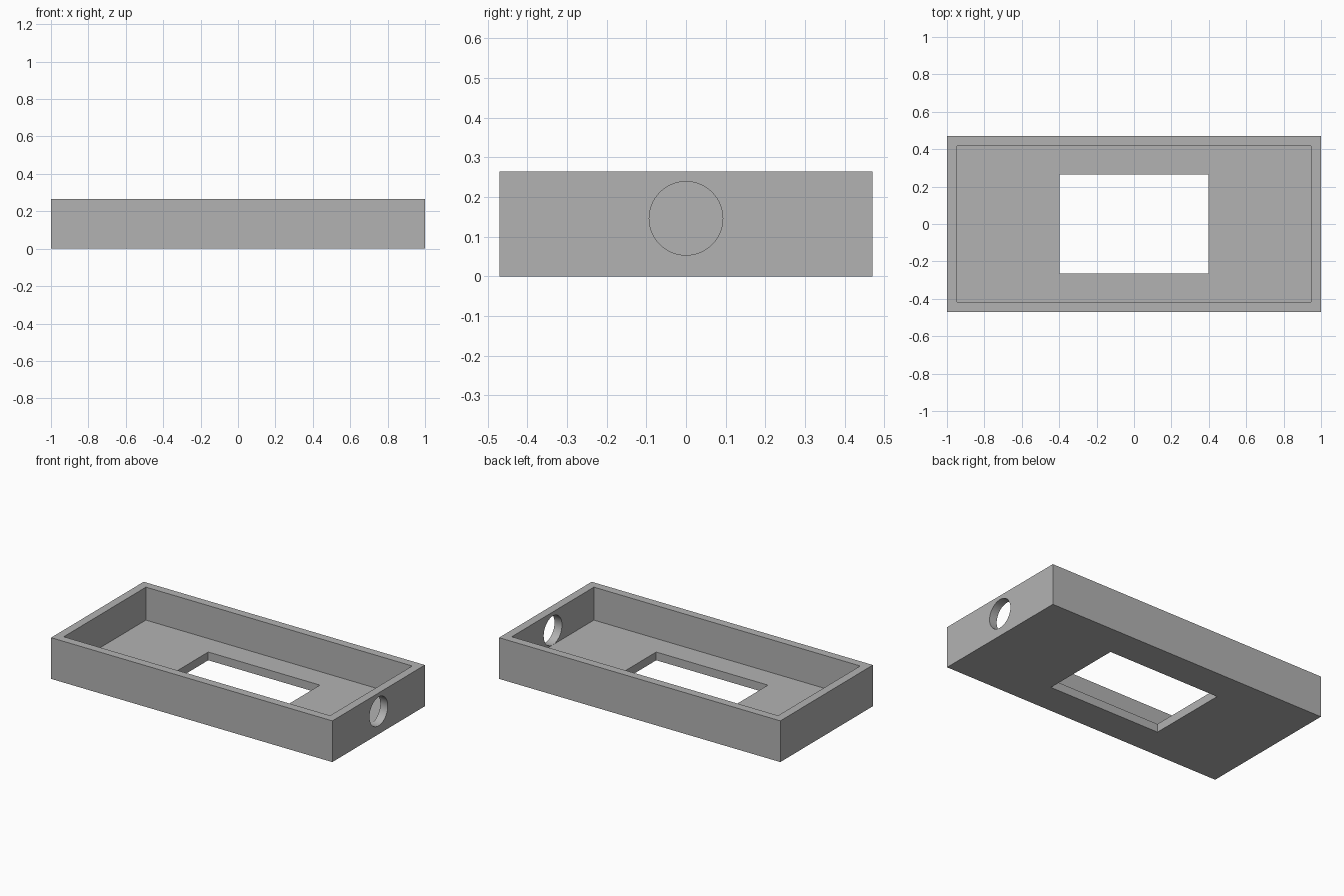
import bpy
import math

# Remove the default cube
if "Cube" in bpy.data.objects:
    bpy.data.objects.remove(bpy.data.objects["Cube"], do_unlink=True)

UNIT = 2 / 75.5                      # one design unit
LENGTH, WIDTH, HEIGHT, WALL = (n * UNIT for n in (75.5, 35.5, 10, 2))
HOLE_RADIUS = 3.5 * UNIT


def box(name, size, bottom):
    """Centred box whose underside sits at the given height."""
    bpy.ops.mesh.primitive_cube_add(size=1, location=(0, 0, bottom + size[2] / 2))
    obj = bpy.context.object
    obj.name = name
    obj.scale = size
    bpy.ops.object.transform_apply(location=True, rotation=True, scale=True)
    return obj


def cut(target, cutter):
    """Subtract the cutter from the target, then discard it."""
    cutter.hide_render = True
    mod = target.modifiers.new("cut", "BOOLEAN")
    mod.operation = "DIFFERENCE"
    mod.solver = "EXACT"
    mod.object = cutter
    bpy.context.view_layer.objects.active = target
    bpy.ops.object.modifier_apply(modifier=mod.name)
    bpy.data.objects.remove(cutter, do_unlink=True)


# Open-topped tray
tray = box("enclosure_tray", (LENGTH, WIDTH, HEIGHT), 0)
cut(tray, box("cavity_cutter", (LENGTH - 2 * WALL, WIDTH - 2 * WALL, HEIGHT), WALL))

# Rectangular window through the floor
cut(tray, box("window_cutter", (30 * UNIT, 20 * UNIT, 4 * WALL), -2 * WALL))

# Round cable hole in the +x end wall, just above the floor
bpy.ops.mesh.primitive_cylinder_add(
    vertices=64, radius=HOLE_RADIUS, depth=4 * WALL,
    location=(LENGTH / 2 - WALL / 2, 0, WALL + HOLE_RADIUS + 0.0005),
    rotation=(0, math.pi / 2, 0))
cable_cutter = bpy.context.object
cable_cutter.name = "cable_hole_cutter"
cut(tray, cable_cutter)

# Plain grey
grey = bpy.data.materials.new("plain_grey")
grey.use_nodes = True
colour = (0.45, 0.45, 0.45, 1)
grey.diffuse_color = colour
grey.node_tree.nodes["Principled BSDF"].inputs["Base Color"].default_value = colour
tray.data.materials.clear()
tray.data.materials.append(grey)

# Smooth the hole, keep the edges sharp
bpy.ops.object.select_all(action="DESELECT")
tray.select_set(True)
bpy.context.view_layer.objects.active = tray
bpy.ops.object.shade_smooth_by_angle(angle=math.radians(30))
